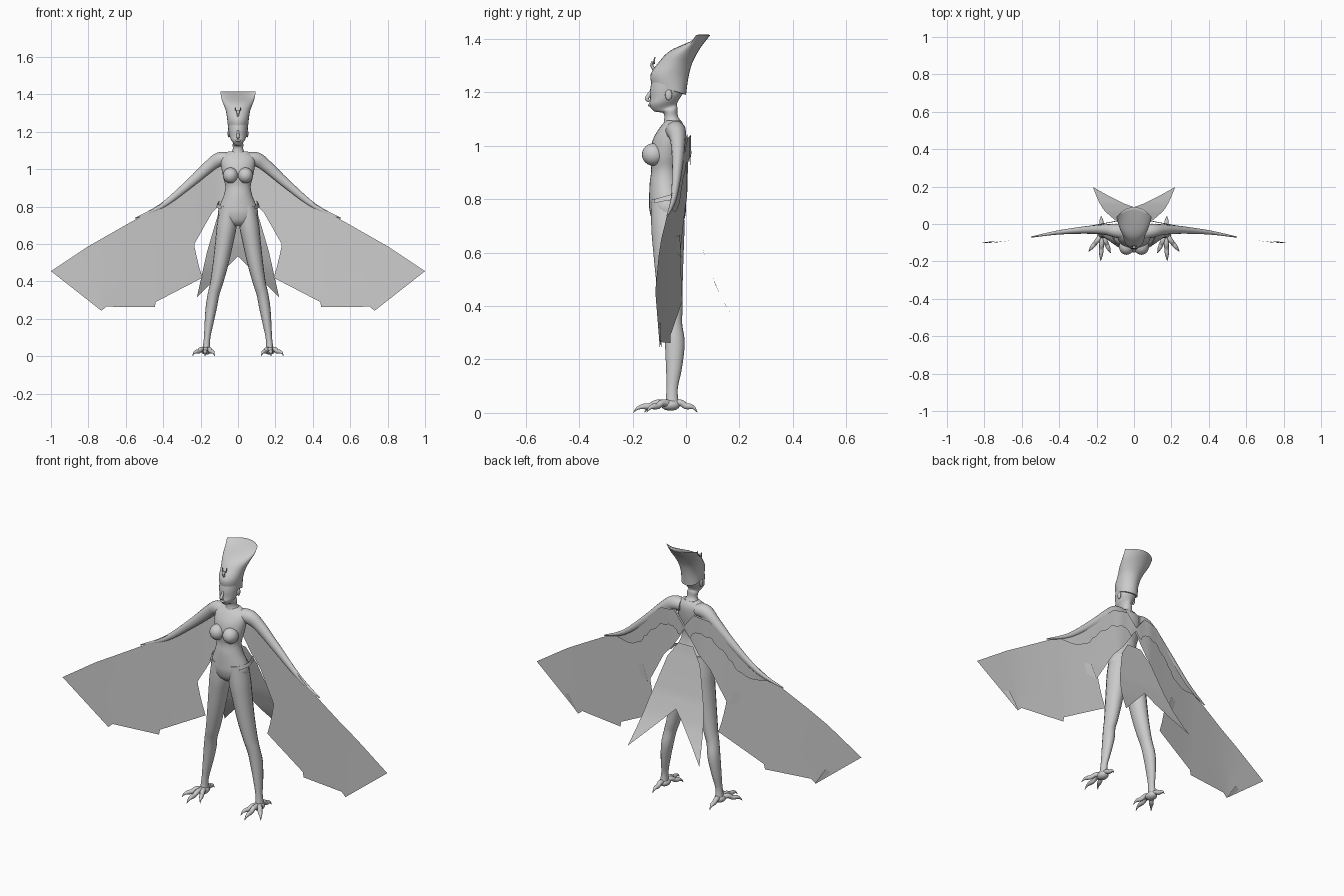
import bpy, bmesh, math
from mathutils import Vector

if "Cube" in bpy.data.objects:
    bpy.data.objects.remove(bpy.data.objects["Cube"])

grey = bpy.data.materials.new("plain_grey")
grey.diffuse_color = (0.6, 0.6, 0.6, 1)
grey.use_nodes = True
grey.node_tree.nodes["Principled BSDF"].inputs["Base Color"].default_value = grey.diffuse_color


def smooth_rows(rows, n):
    """Catmull-Rom interpolation through rows of numbers."""
    out = []
    for i in range(len(rows) - 1):
        a, b, c, d = (rows[max(0, min(len(rows) - 1, i + k))] for k in (-1, 0, 1, 2))
        for s in range(n):
            t = s / n
            out.append([0.5 * (2 * q + (r - p) * t + (2 * p - 5 * q + 4 * r - w) * t * t
                               + (3 * q - p - 3 * r + w) * t ** 3)
                        for p, q, r, w in zip(a, b, c, d)])
    out.append(list(rows[-1]))
    return out


def lerp_at(table, v):
    """Piecewise linear lookup in a list of (input, output) pairs."""
    for (a, fa), (b, fb) in zip(table, table[1:]):
        if v <= b:
            return fa + (fb - fa) * max(0, v - a) / (b - a)
    return table[-1][1]


def build(name, grid, closed, mirror=False, angle=50):
    """Skin a grid of points; closed grids are capped tubes."""
    bm = bmesh.new()
    rows = [[bm.verts.new(p) for p in row] for row in grid]
    m = len(rows[0])
    for r0, r1 in zip(rows, rows[1:]):
        for j in range(m if closed else m - 1):
            k = (j + 1) % m
            bm.faces.new((r0[j], r0[k], r1[k], r1[j]))
    if closed:
        bm.faces.new(rows[0])
        bm.faces.new(rows[-1])
    bmesh.ops.remove_doubles(bm, verts=bm.verts[:], dist=0.0002)
    bmesh.ops.recalc_face_normals(bm, faces=bm.faces[:])
    me = bpy.data.meshes.new(name)
    bm.to_mesh(me)
    bm.free()
    ob = bpy.data.objects.new(name, me)
    bpy.context.collection.objects.link(ob)
    finish(ob, mirror, angle)
    return ob


def finish(ob, mirror, angle=50):
    ob.data.materials.append(grey)
    bpy.ops.object.select_all(action='DESELECT')
    ob.select_set(True)
    bpy.context.view_layer.objects.active = ob
    bpy.ops.object.shade_smooth_by_angle(angle=math.radians(angle))
    if mirror:
        ob.modifiers.new("mirror", 'MIRROR').use_clip = False


def body_loft(name, rows, n=4, sides=28):
    """Rows: front y, front z, back y, back z, half width, side bow in y."""
    grid = []
    for yf, zf, yb, zb, w, bow in smooth_rows(rows, n):
        ring = []
        for j in range(sides):
            a = 2 * math.pi * j / sides
            f, s = (1 - math.cos(a)) / 2, math.sin(a)
            ring.append((w * s, yf + (yb - yf) * f + bow * s * s, zf + (zb - zf) * f))
        grid.append(ring)
    return build(name, grid, True)


def tube(name, rows, ref, n=4, sides=16, mirror=True):
    """Rows: x, y, z, radius across, radius along ref."""
    rows = smooth_rows(rows, n)
    pts = [Vector(r[:3]) for r in rows]
    grid = []
    for i, r in enumerate(rows):
        d = (pts[min(i + 1, len(pts) - 1)] - pts[max(i - 1, 0)]).normalized()
        u = d.cross(Vector(ref)).normalized()
        v = u.cross(d)
        grid.append([pts[i] + u * r[3] * math.cos(a) + v * r[4] * math.sin(a)
                     for a in (2 * math.pi * j / sides for j in range(sides))])
    return build(name, grid, True, mirror)


def ball(name, loc, size, mirror=True):
    bm = bmesh.new()
    bmesh.ops.create_uvsphere(bm, u_segments=20, v_segments=12, radius=1)
    for v in bm.verts:
        v.co = Vector([c * s + o for c, s, o in zip(v.co, size, loc)])
    me = bpy.data.meshes.new(name)
    bm.to_mesh(me)
    bm.free()
    ob = bpy.data.objects.new(name, me)
    bpy.context.collection.objects.link(ob)
    finish(ob, mirror)


# Torso
body_loft("torso", [
    (-.10, .695, -.03, .695, .03, 0), (-.125, .72, -.008, .72, .085, 0),
    (-.137, .76, .0, .76, .106, 0), (-.138, .80, -.003, .80, .10, 0),
    (-.136, .86, -.02, .86, .076, 0), (-.13, .91, -.025, .91, .068, 0),
    (-.135, .96, -.015, .96, .08, 0), (-.125, 1.02, -.006, 1.02, .09, 0),
    (-.10, 1.065, -.006, 1.065, .088, 0), (-.075, 1.095, -.02, 1.095, .05, 0)])
ball("breast", (.04, -.122, .967), (.04, .043, .042))

# Neck, head and tall flared crown that thins to a curved blade
body_loft("neck_and_head", [
    (-.09, 1.06, -.012, 1.085, .052, 0), (-.082, 1.095, -.03, 1.11, .029, 0),
    (-.085, 1.122, -.032, 1.14, .029, 0), (-.118, 1.128, -.034, 1.155, .026, 0),
    (-.136, 1.15, -.025, 1.175, .04, 0), (-.134, 1.175, -.012, 1.195, .047, 0),
    (-.134, 1.21, 0, 1.225, .051, 0), (-.127, 1.25, .005, 1.25, .052, 0)])
body_loft("crown", [
    (-.128, 1.225, .0, 1.19, .052, .01), (-.132, 1.268, .008, 1.25, .057, 0),
    (-.10, 1.315, .02, 1.30, .064, 0), (-.06, 1.355, .036, 1.335, .077, -.005),
    (.012, 1.388, .058, 1.372, .089, -.02), (.086, 1.416, .091, 1.414, .094, -.05)])
tube("nose", [(0, -.128, 1.208, .005, .005), (0, -.14, 1.188, .007, .008),
              (0, -.147, 1.174, .009, .007), (0, -.136, 1.166, .006, .004)],
     (0, 1, 0), mirror=False, sides=10)
ball("lips", (0, -.135, 1.152), (.014, .007, .006), False)
ball("ear", (.049, -.065, 1.19), (.007, .013, .02))
tube("crown_ornament", [(0, -.12, 1.285, .006, .006), (0, -.128, 1.302, .007, .006),
                        (0, -.123, 1.314, .008, .006)], (0, 1, 0), mirror=False, sides=8)
tube("ornament_horn", [(.004, -.12, 1.308, .004, .004), (.012, -.12, 1.316, .003, .003),
                       (.012, -.116, 1.332, .002, .002)], (0, 1, 0), sides=8)

# Arms fading into the leading edge of the wings
tube("arm", [(.05, -.042, 1.055, .034, .04), (.10, -.036, 1.052, .038, .036),
             (.155, -.03, 1.015, .032, .028), (.26, -.032, .922, .024, .02),
             (.41, -.046, .802, .014, .011), (.55, -.07, .738, .003, .003)], (0, 1, 0))

# Legs
tube("leg", [
    (.05, -.07, .80, .045, .06), (.06, -.068, .70, .053, .062), (.072, -.066, .62, .049, .058),
    (.092, -.062, .50, .042, .05), (.115, -.055, .39, .034, .042), (.131, -.05, .33, .031, .036),
    (.143, -.042, .26, .03, .037), (.156, -.045, .17, .023, .03),
    (.166, -.052, .09, .017, .021), (.17, -.052, .03, .022, .026)], (0, 1, 0))

# Clawed feet: three toes forward, one short inner toe, one back
ball("foot", (.17, -.058, .03), (.028, .036, .022))
for i, (tx, ty) in enumerate([(.125, -.155), (.178, -.197), (.243, -.147), (.176, .042)]):
    dx, dy = tx - .17, ty + .055
    path = [(0, .03, .017), (.35, .038, .013), (.55, .026, .012), (.72, .024, .011),
            (.88, .018, .006), (1, .002, .001)]
    tube("toe_%d" % (i + 1), [(.17 + dx * f, -.055 + dy * f, z, r, r) for f, z, r in path],
         (0, 0, 1), sides=10)

# Wings: pairs of points on the leading and trailing edge
SWEEP = [(0, .008), (.1, .004), (.2, -.015), (.44, -.058), (.73, -.098), (1, -.115)]
LEAD = [(0, .97), (.06, 1.045), (.15, 1.03), (.24, .95), (.33, .873), (.48, .77),
        (.485, .767), (.80, .588), (1, .455)]
TRAIL = [(0, .95), (.08, .83), (.14, .765), (.245, .58), (.19, .42), (.44, .29),
         (.445, .262), (.705, .265), (.73, .243)]


def wing_row(a, b, lo, hi, shift, n=8):
    row = []
    for k in range(n + 1):
        f = lo + (hi - lo) * k / n
        x, z = a[0] + (b[0] - a[0]) * f, a[1] + (b[1] - a[1]) * f
        row.append((x, lerp_at(SWEEP, x) + shift * (1 - .3 * k / n), z))
    return row


def between(edge, i, t):
    return [p + (q - p) * t for p, q in zip(edge[i], edge[i + 1])]


grid = [wing_row(between(LEAD, i, s / 3), between(TRAIL, i, s / 3), 0, 1, 0)
        for i in range(len(LEAD) - 1) for s in range(3)]
grid.append(wing_row(LEAD[-1], TRAIL[-1], 0, 1, 0))
build("wing", grid, False, True)

# Short upper feathers with a scalloped lower edge, lying on the wing back
grid = []
for i in range(5):
    for s in range(8):
        a, b = between(LEAD, i, s / 8), between(TRAIL, i, s / 8)
        length = math.hypot(a[0] - b[0], a[1] - b[1])
        depth = .085 + .012 * abs(math.sin((i + s / 8) * 4.5))
        depth *= min(1, (5.1 - i - s / 8) * 1.2)
        grid.append(wing_row(a, b, 0, min(.9, depth / length), .012, 4))
build("upper_feathers", grid, False, True)

# Single long feather lying over each wing's inner and outer slit
for name, pts in (("inner_feather", [(.28, .665), (.245, .58), (.30, .60), (.32, .66)]),
                  ("outer_feather", [(.79, .34), (.728, .243), (.77, .277), (.82, .33)])):
    p = [(x, lerp_at(SWEEP, x) + (.006 if k < 2 else .001), z) for k, (x, z) in enumerate(pts)]
    build(name, [[p[0], p[1]], [p[3], p[2]]], False, True)

# Forked tail sweeping backwards
DROP = [(.315, .197), (.40, .15), (.48, .11), (.60, .066), (.72, .035), (.82, .01), (.87, .0)]
OUTER = [(.045, .86), (.10, .78), (.13, .68), (.165, .56), (.19, .45), (.22, .315)]
INNER = [(0, .86), (0, .78), (0, .68), (0, .60), (0, .535), (.219, .315)]
grid = []
for i in range(5):
    for s in range(4 if i < 4 else 8):
        t = s / (4 if i < 4 else 8)
        (x0, z0), (x1, z1) = between(INNER, i, t), between(OUTER, i, t)
        grid.append([(x0 + (x1 - x0) * k / 4, lerp_at(DROP, z0 + (z1 - z0) * k / 4),
                      z0 + (z1 - z0) * k / 4) for k in range(5)])
grid.append([(.22, .197, .315)] * 4 + [(.22, .1971, .315)])
# last row collapses to the pointed tip
grid[-1] = [(.219 + .00025 * k, .197, .315) for k in range(5)]
build("forked_tail", grid, False, True)

# Small flap standing off each hip
build("hip_flap", [[(.085, -.118, .80), (.092, -.12, .785)], [(.112, -.065, .815), (.116, -.07, .795)],
                   [(.10, -.01, .83), (.104, -.01, .80)]], False, True)
